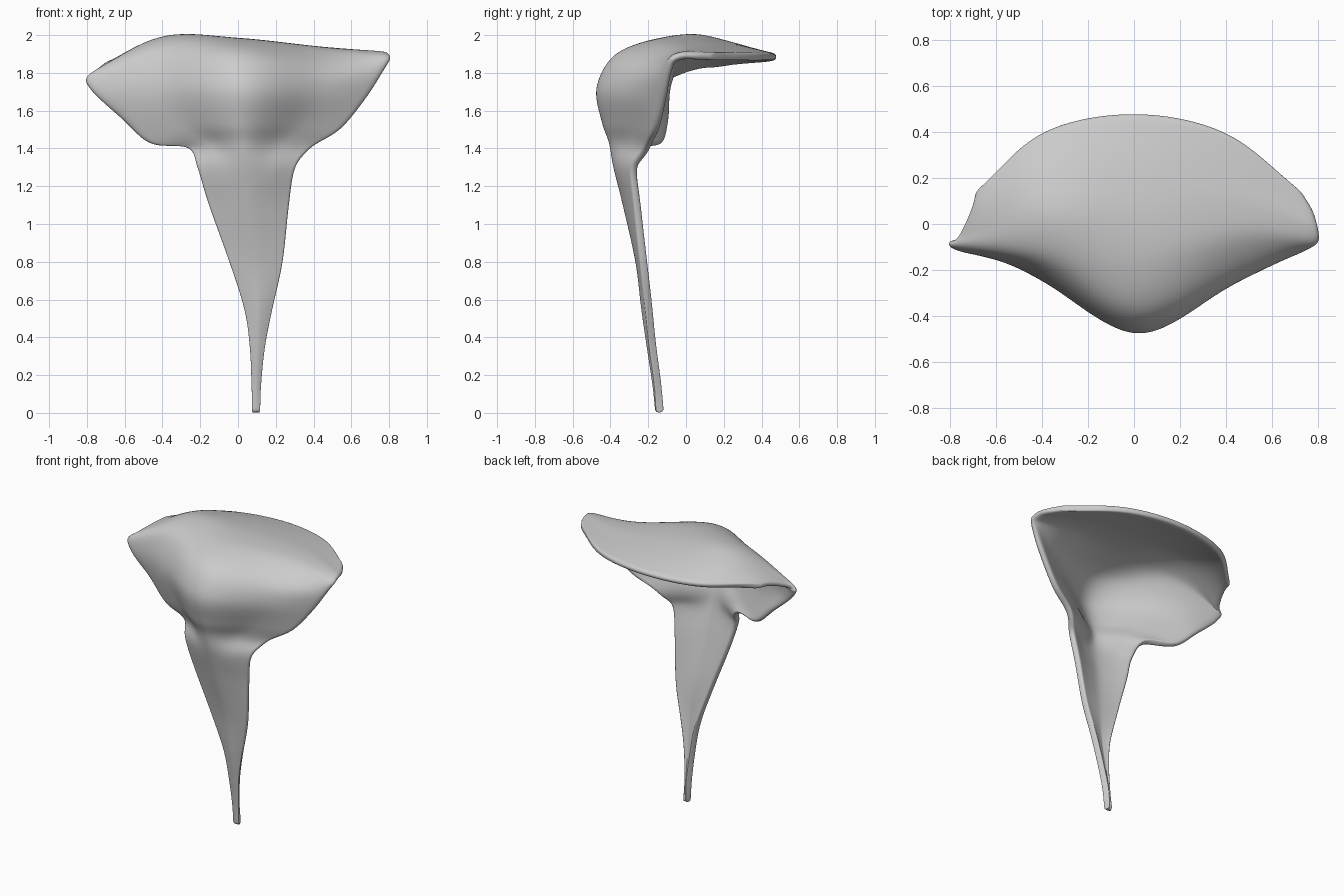
import bpy
from mathutils import Vector

STEPS = 5

# hood cross rows from back rim, over the crown, down the front (left edge to right edge)
hood = [
    [(-.69, .14, 1.87), (-.40, .405, 1.885), (0, .485, 1.90), (.40, .40, 1.905), (.73, .14, 1.91)],
    [(-.72, .05, 1.85), (-.42, .22, 1.955), (0, .25, 1.955), (.42, .24, 1.925), (.785, .05, 1.91)],
    [(-.77, -.05, 1.81), (-.40, .04, 1.995), (0, .02, 1.985), (.43, .08, 1.94), (.805, -.03, 1.91)],
    [(-.815, -.10, 1.77), (-.42, -.12, 1.95), (0, -.20, 1.97), (.45, -.07, 1.92), (.805, -.09, 1.88)],
    [(-.76, -.12, 1.68), (-.42, -.20, 1.84), (.01, -.39, 1.89), (.45, -.22, 1.82), (.77, -.11, 1.80)],
    [(-.62, -.12, 1.55), (-.38, -.26, 1.69), (.02, -.48, 1.72), (.42, -.27, 1.69), (.69, -.13, 1.67)],
    [(-.47, -.15, 1.42), (-.28, -.28, 1.52), (.02, -.45, 1.54), (.33, -.28, 1.53), (.55, -.17, 1.50)],
    [(-.27, -.23, 1.40), (-.14, -.32, 1.42), (.03, -.41, 1.43), (.22, -.31, 1.42), (.39, -.22, 1.40)],
]

# tail stations: height, left x, right x, ridge y, edge y
tail = [
    (1.30, -.222, .31, -.385, -.29),
    (1.10, -.16, .275, -.335, -.275),
    (0.80, -.05, .24, -.268, -.245),
    (0.55, .03, .185, -.237, -.215),
    (0.35, .06, .145, -.208, -.195),
    (0.15, .07, .124, -.178, -.168),
    (0.00, .073, .118, -.162, -.158),
]


def tail_row(z, xl, xr, yc, ye):
    return [(xl + (xr - xl) * i / 4, yc + (ye - yc) * abs(i / 2 - 1) ** 1.5, z)
            for i in range(5)]


def smooth_path(points):
    """Catmull-Rom resampling through every point."""
    p = [Vector(q) for q in points]
    p = [2 * p[0] - p[1]] + p + [2 * p[-1] - p[-2]]
    out = []
    for k in range(1, len(p) - 2):
        a, b, c, d = p[k - 1:k + 3]
        for s in range(STEPS):
            t = s / STEPS
            out.append(0.5 * (2 * b + (c - a) * t + (2 * a - 5 * b + 4 * c - d) * t * t
                              + (3 * b - a - 3 * c + d) * t ** 3))
    return out + [p[-2]]


# smooth the sheet along both directions
rows = [smooth_path(r) for r in hood + [tail_row(*s) for s in tail]]
columns = [smooth_path(c) for c in zip(*rows)]
n, m = len(columns), len(columns[0])
verts = [v for c in columns for v in c]
faces = [(i * m + j, i * m + j + 1, (i + 1) * m + j + 1, (i + 1) * m + j)
         for i in range(n - 1) for j in range(m - 1)]

mesh = bpy.data.meshes.new("hooded_shell")
mesh.from_pydata(verts, [], faces)
shell = bpy.data.objects.new("hooded_shell", mesh)
bpy.context.collection.objects.link(shell)
for poly in mesh.polygons:
    poly.use_smooth = True

# wall thickness grows inward, subdivision rounds the rim
solid = shell.modifiers.new("wall", 'SOLIDIFY')
solid.thickness = 0.042
solid.offset = -1
sub = shell.modifiers.new("rounded_rim", 'SUBSURF')
sub.levels = sub.render_levels = 2
